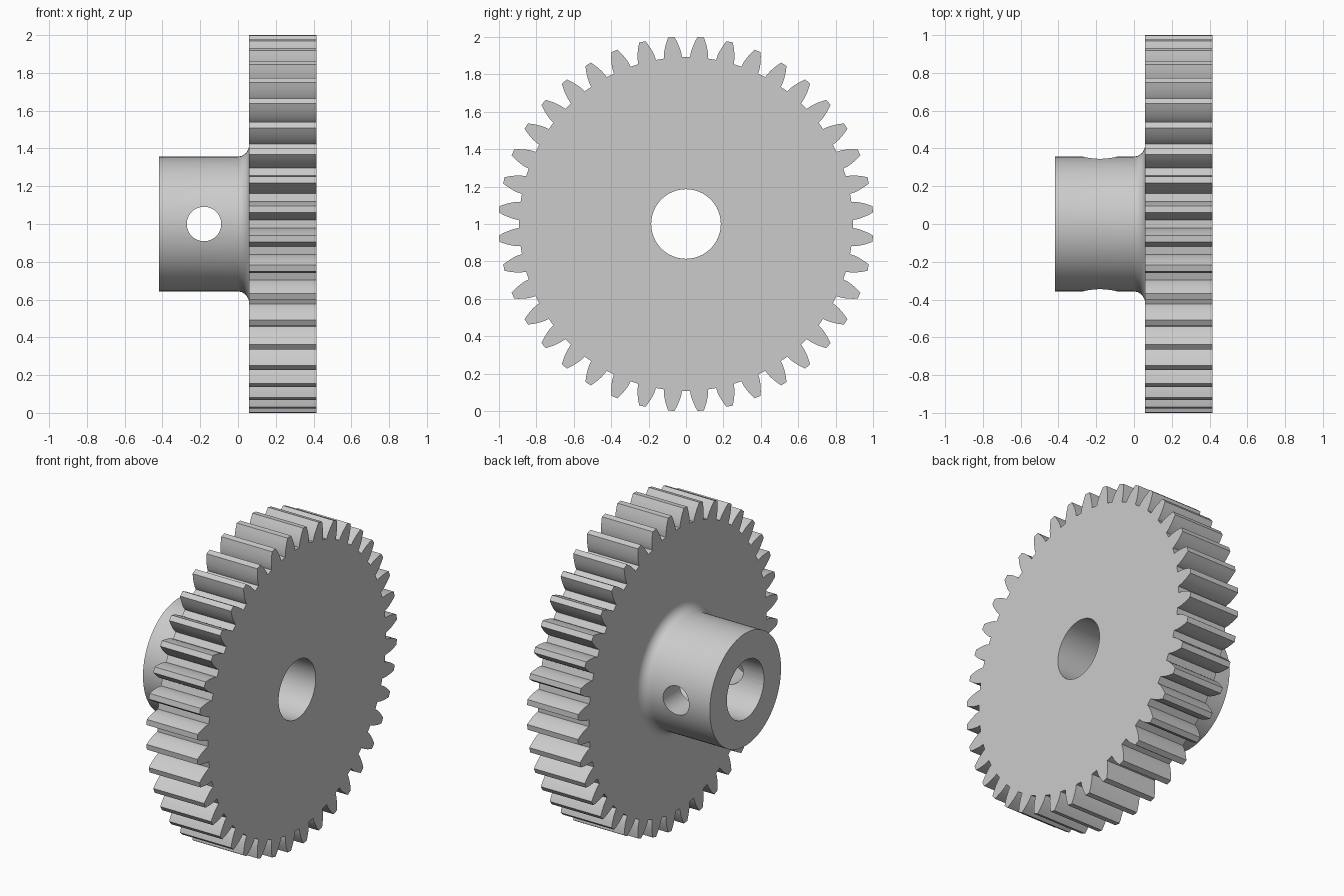
import bpy, bmesh
from math import pi, sin, cos, tan, acos, radians
from mathutils import Matrix, Vector

if "Cube" in bpy.data.objects:
    bpy.data.objects.remove(bpy.data.objects["Cube"], do_unlink=True)

# Main dimensions; the axle runs along x at height 1
TEETH = 40
TIP, PITCH, ROOT = 1.0016, 0.952, 0.892
BASE = PITCH * cos(radians(20))
WHEEL_BACK, WHEEL_FACE, HUB_END = 0.058, 0.415, -0.417
HUB_R, FILLET, BORE_R, PIN_R, PIN_X = 0.357, 0.06, 0.186, 0.091, -0.18

steel = bpy.data.materials.new("steel grey")
steel.use_nodes = True
grey = (0.6, 0.6, 0.6, 1)
steel.diffuse_color = grey
steel.node_tree.nodes["Principled BSDF"].inputs["Base Color"].default_value = grey


def make_object(name, bm):
    bmesh.ops.recalc_face_normals(bm, faces=bm.faces)
    mesh = bpy.data.meshes.new(name)
    bm.to_mesh(mesh)
    bm.free()
    obj = bpy.data.objects.new(name, mesh)
    bpy.context.collection.objects.link(obj)
    mesh.materials.append(steel)
    return obj


def half_angle(r):
    """Half the angular width of an involute tooth at radius r."""
    inv = lambda a: tan(a) - a
    return pi / (2 * TEETH) + inv(radians(20)) - inv(acos(min(1, BASE / r)))


def toothed_wheel():
    radii = [ROOT] + [BASE + (TIP - BASE) * i / 5 for i in range(6)]
    flank = [(r, half_angle(r)) for r in radii]
    tooth = [(r, -a) for r, a in flank] + [(r, a) for r, a in reversed(flank)]
    bm = bmesh.new()
    outline = []
    for k in range(TEETH):
        mid = (k + 0.5) * 2 * pi / TEETH
        for r, a in tooth:
            outline.append(bm.verts.new((WHEEL_BACK, r * cos(mid + a), 1 + r * sin(mid + a))))
    face = bm.faces.new(outline)
    out = bmesh.ops.extrude_face_region(bm, geom=[face], use_keep_orig=True)
    moved = [v for v in out["geom"] if isinstance(v, bmesh.types.BMVert)]
    bmesh.ops.translate(bm, verts=moved, vec=(WHEEL_FACE - WHEEL_BACK, 0, 0))
    return make_object("gear_with_hub", bm)


def hub_body():
    # Straight barrel, quarter-round fillet, then a root buried in the wheel
    profile = [(HUB_END, 0), (HUB_END, HUB_R)]
    for i in range(9):
        a = i * pi / 16
        profile.append((WHEEL_BACK - FILLET + FILLET * sin(a),
                        HUB_R + FILLET - FILLET * cos(a)))
    buried = WHEEL_BACK + 0.1
    profile += [(buried, HUB_R + FILLET), (buried, 0)]
    bm = bmesh.new()
    verts = [bm.verts.new((x, 0, 1 + r)) for x, r in profile]
    edges = [bm.edges.new(pair) for pair in zip(verts, verts[1:])]
    bmesh.ops.spin(bm, geom=verts + edges, cent=(0, 0, 1), axis=(1, 0, 0),
                   angle=2 * pi, steps=96)
    bmesh.ops.remove_doubles(bm, verts=bm.verts, dist=1e-5)
    return make_object("hub", bm)


def cutter(name, radius, x, axis):
    bm = bmesh.new()
    turn = Vector((0, 0, 1)).rotation_difference(Vector(axis)).to_matrix().to_4x4()
    bmesh.ops.create_cone(bm, cap_ends=True, segments=64, radius1=radius,
                          radius2=radius, depth=2,
                          matrix=Matrix.Translation((x, 0, 1)) @ turn)
    obj = make_object(name, bm)
    obj.hide_render = True
    return obj


def combine(target, tool, operation):
    mod = target.modifiers.new(tool.name, "BOOLEAN")
    mod.operation = operation
    mod.solver = "EXACT"
    mod.object = tool
    bpy.context.view_layer.objects.active = target
    bpy.ops.object.modifier_apply(modifier=mod.name)
    bpy.data.objects.remove(tool, do_unlink=True)


# Join wheel and hub, then drill the axle bore and the cross pin hole
gear = toothed_wheel()
combine(gear, hub_body(), "UNION")
combine(gear, cutter("axle_bore", BORE_R, 0, (1, 0, 0)), "DIFFERENCE")
combine(gear, cutter("pin_hole", PIN_R, PIN_X, (0, 1, 0)), "DIFFERENCE")

# Smooth the round surfaces, keep the wheel and hub end faces flat
bpy.ops.object.select_all(action="DESELECT")
gear.select_set(True)
bpy.context.view_layer.objects.active = gear
bpy.ops.object.shade_smooth_by_angle(angle=radians(25))
for poly in gear.data.polygons:
    if abs(poly.normal.x) > 0.999:
        poly.use_smooth = False
